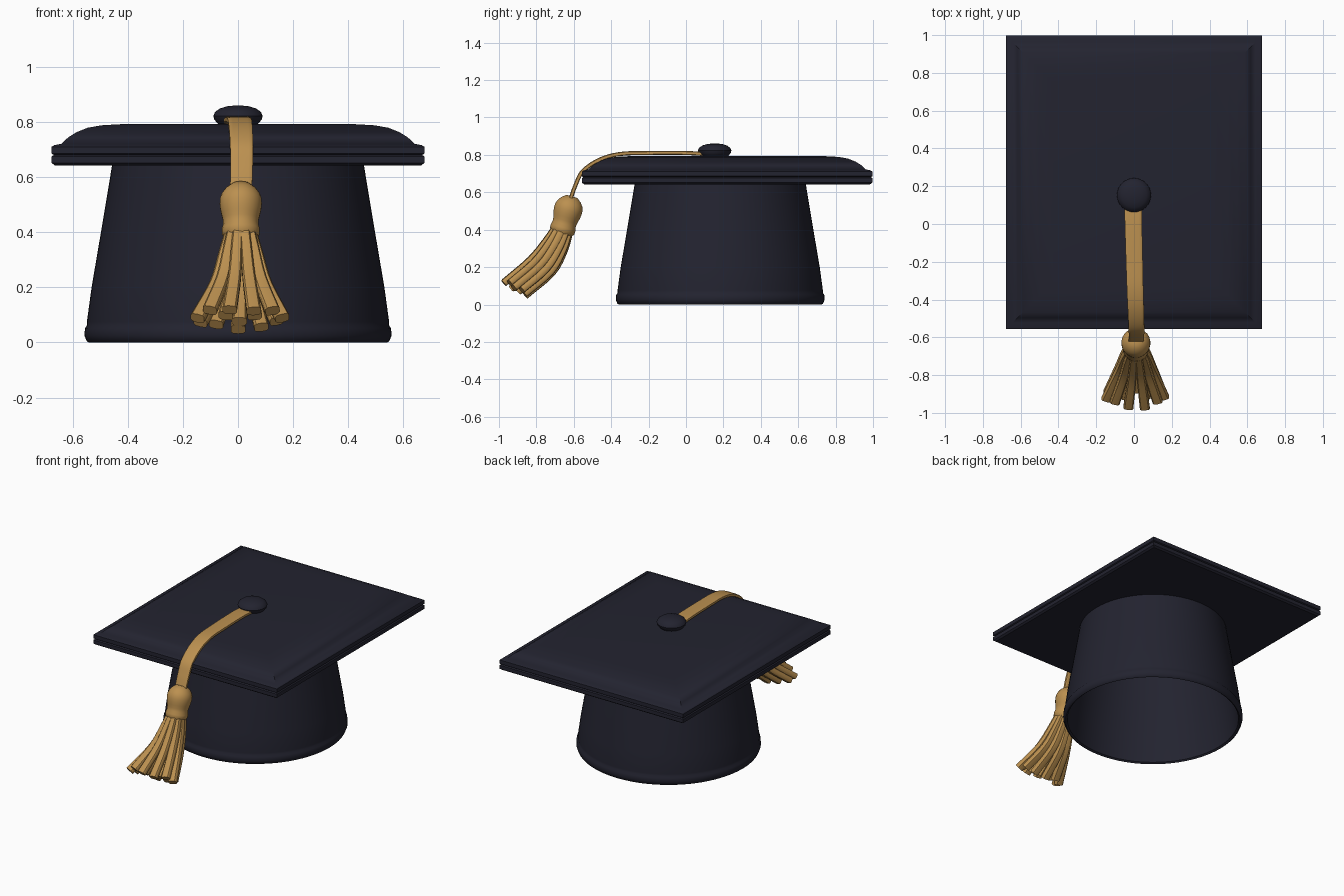
import bpy, math
from mathutils import Vector

if "Cube" in bpy.data.objects:
    bpy.data.objects.remove(bpy.data.objects["Cube"])


def material(name, rgb):
    m = bpy.data.materials.new(name)
    m.diffuse_color = (*rgb, 1)
    m.use_nodes = True
    m.node_tree.nodes["Principled BSDF"].inputs["Base Color"].default_value = m.diffuse_color
    return m


NAVY = material("dark navy cloth", (0.0165, 0.0168, 0.029))
GOLD = material("gold thread", (0.50, 0.28, 0.08))


def loft(name, rings, mat, close_start=True, close_end=True, angle=40):
    """Skin a list of equal-length point rings."""
    n = len(rings[0])
    verts = [tuple(p) for r in rings for p in r]
    faces = []
    for k in range(len(rings) - 1):
        for i in range(n):
            j = (i + 1) % n
            faces.append((k * n + i, k * n + j, (k + 1) * n + j, (k + 1) * n + i))
    if close_start:
        faces.append(tuple(reversed(range(n))))
    if close_end:
        faces.append(tuple(range(len(verts) - n, len(verts))))
    me = bpy.data.meshes.new(name)
    me.from_pydata(verts, [], faces)
    me.materials.append(mat)
    ob = bpy.data.objects.new(name, me)
    bpy.context.collection.objects.link(ob)
    bpy.ops.object.select_all(action='DESELECT')
    ob.select_set(True)
    bpy.context.view_layer.objects.active = ob
    bpy.ops.object.mode_set(mode='EDIT')
    bpy.ops.mesh.select_all(action='SELECT')
    bpy.ops.mesh.normals_make_consistent(inside=False)
    bpy.ops.object.mode_set(mode='OBJECT')
    bpy.ops.object.shade_smooth_by_angle(angle=math.radians(angle))
    return ob


def lathe(name, profile, y, mat, n=64, **kw):
    rings = [[(r * math.cos(2 * math.pi * i / n), y + r * math.sin(2 * math.pi * i / n), z)
              for i in range(n)] for r, z in profile]
    return loft(name, rings, mat, **kw)


def smooth_path(pts, steps=6):
    """Catmull-Rom through the control points."""
    p = [Vector(q) for q in pts]
    p = [2 * p[0] - p[1]] + p + [2 * p[-1] - p[-2]]
    out = []
    for a, b, c, d in zip(p, p[1:], p[2:], p[3:]):
        for s in range(steps):
            t = s / steps
            out.append(0.5 * (2 * b + (c - a) * t + (2 * a - 5 * b + 4 * c - d) * t * t
                              + (3 * b - a - 3 * c + d) * t ** 3))
    return out + [p[-2]]


def sweep(name, path, size, mat, n=12, power=0.6, side=Vector((1, 0, 0)), angle=40):
    """Sweep a rounded flat section; size(t) gives half width and half thickness."""
    rings = []
    for k, p in enumerate(path):
        tan = (path[min(k + 1, len(path) - 1)] - path[max(k - 1, 0)]).normalized()
        s = (side - tan * side.dot(tan)).normalized()
        up = s.cross(tan)
        w, h = size(k / (len(path) - 1))
        ring = []
        for i in range(n):
            a = 2 * math.pi * (i + 0.5) / n
            c, d = math.cos(a), math.sin(a)
            ring.append(p + s * w * math.copysign(abs(c) ** power, c)
                        + up * h * math.copysign(abs(d) ** power, d))
        rings.append(ring)
    return loft(name, rings, mat, angle=angle)


# Square board: pillowed top over a two-layer rim
X, Y0, Y1 = 0.677, -0.557, 0.997
board = [(0.012, 0.643), (0, 0.652), (0, 0.676), (0.008, 0.681), (0, 0.686), (0, 0.711),
         (0.01, 0.717), (0.035, 0.722), (0.06, 0.745), (0.09, 0.764), (0.13, 0.780),
         (0.18, 0.789), (0.25, 0.793)]
loft("board", [[(-X + d, Y0 + d, z), (X - d, Y0 + d, z), (X - d, Y1 - d, z), (-X + d, Y1 - d, z)]
               for d, z in board], NAVY, angle=35)

# Hollow skull cap with a hem
lathe("skull_cap", [(0.455, 0.66), (0.468, 0.58), (0.498, 0.40), (0.532, 0.20), (0.549, 0.075),
                    (0.549, 0.062), (0.556, 0.052), (0.558, 0.025), (0.550, 0.005), (0.542, 0.0),
                    (0.532, 0.008), (0.512, 0.20), (0.478, 0.40), (0.438, 0.64)],
      0.183, NAVY, close_start=False)

# Button on top
lathe("button", [(0.05, 0.785), (0.074, 0.795), (0.086, 0.81), (0.09, 0.823), (0.083, 0.838),
                 (0.066, 0.85), (0.04, 0.858), (0.012, 0.861)], 0.153, NAVY, n=32)

# Flat cord draped over the front edge
cord = smooth_path([(-0.005, 0.12, 0.803), (-0.003, 0.0, 0.810), (0.002, -0.2, 0.810),
                    (0.006, -0.35, 0.805), (0.01, -0.46, 0.775), (0.013, -0.55, 0.715),
                    (0.013, -0.59, 0.64), (0.011, -0.62, 0.555)])
sweep("cord", cord, lambda t: (0.047 - 0.007 * t, 0.011), GOLD, power=0.35)

# Tassel knot
knot_radii = [0.03, 0.055, 0.069, 0.076, 0.077, 0.075, 0.071, 0.066, 0.064, 0.069, 0.068, 0.055]
top, bottom = Vector((0.01, -0.61, 0.578)), Vector((0.01, -0.667, 0.375))
last = len(knot_radii) - 1
sweep("tassel_knot", [top.lerp(bottom, k / last) for k in range(last + 1)],
      lambda t: (knot_radii[round(t * last)],) * 2, GOLD, n=24, power=1)

# Tassel strands fanning out: an outer ring and a few inner ones
centres = [Vector((0.01, -0.655, 0.41)), Vector((0.01, -0.70, 0.315)),
           Vector((0.01, -0.775, 0.205)), Vector((0.007, -0.915, 0.085))]
spread = [(0.038, 0.038), (0.062, 0.055), (0.092, 0.068), (0.155, 0.068)]
lift = Vector((0, -0.85, 0.5)).normalized()


def strand(i, angle, scale, length):
    pts = [c + Vector((math.cos(angle) * w * scale, 0, 0)) + lift * math.sin(angle) * h * scale
           for c, (w, h) in zip(centres, spread)]
    pts[-1] = pts[-2].lerp(pts[-1], length)
    sweep(f"tassel_strand_{i}", smooth_path(pts, 4), lambda t: (0.018 + 0.009 * t, 0.020),
          GOLD, n=10, power=0.6)


for i in range(11):
    strand(i, 2 * math.pi * i / 11 + 0.1, 1, (1.0, 0.93, 1.03)[i % 3])
for i in range(3):
    strand(11 + i, 2 * math.pi * i / 3 + 0.5, 0.4, 0.96)
